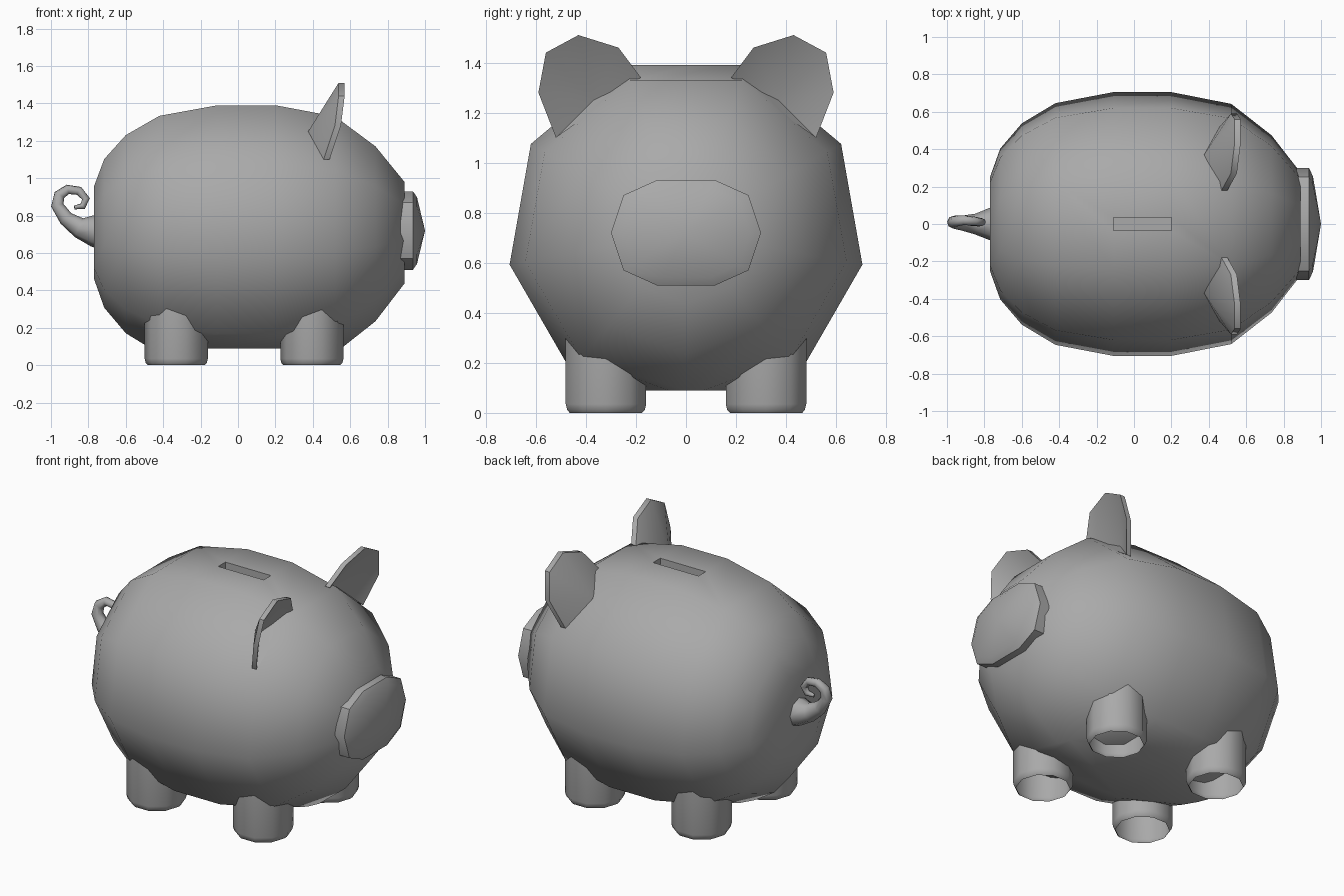
import bpy, bmesh
from math import sin, cos, radians
from mathutils import Vector

cube = bpy.data.objects.get("Cube")
if cube:
    bpy.data.objects.remove(cube, do_unlink=True)

grey = bpy.data.materials.new("plain_grey")
grey.use_nodes = True
grey.diffuse_color = (0.4, 0.4, 0.4, 1)
grey.node_tree.nodes["Principled BSDF"].inputs["Base Color"].default_value = (0.4, 0.4, 0.4, 1)


def activate(obj):
    bpy.ops.object.select_all(action="DESELECT")
    obj.select_set(True)
    bpy.context.view_layer.objects.active = obj


def finish(name, bm, angle=45):
    bmesh.ops.recalc_face_normals(bm, faces=bm.faces[:])
    mesh = bpy.data.meshes.new(name)
    bm.to_mesh(mesh)
    bm.free()
    mesh.materials.append(grey)
    obj = bpy.data.objects.new(name, mesh)
    bpy.context.collection.objects.link(obj)
    activate(obj)
    bpy.ops.object.shade_smooth_by_angle(angle=radians(angle))
    return obj


def loft(rings, cap_start=False, cap_end=False):
    """Skin a list of equal point rings; a cap closes an end."""
    bm = bmesh.new()
    rows = [[bm.verts.new(p) for p in ring] for ring in rings]
    n = len(rows[0])
    for a, b in zip(rows, rows[1:]):
        for i in range(n):
            j = (i + 1) % n
            bm.faces.new((a[i], a[j], b[j], b[i]))
    if cap_start:
        bm.faces.new(rows[0])
    if cap_end:
        bm.faces.new(rows[-1])
    return bm


# Body: nine-sided rings along x, flattened belly
CENTRE_Z = 0.717
SIDES = 9
profile = [(-0.77, 0.255), (-0.715, 0.41), (-0.6, 0.546), (-0.42, 0.656), (-0.11, 0.716),
           (0.2, 0.716), (0.52, 0.652), (0.735, 0.482), (0.89, 0.28)]
angles = [radians(20 + 40 * k) for k in range(SIDES)]
bm = loft([[(x, r * sin(a), CENTRE_Z + r * cos(a)) for a in angles] for x, r in profile], True, True)
cut = bmesh.ops.bisect_plane(bm, geom=bm.verts[:] + bm.edges[:] + bm.faces[:],
                             plane_co=(0, 0, 0.09), plane_no=(0, 0, -1), clear_outer=True)
bmesh.ops.holes_fill(bm, edges=[e for e in bm.edges if e.is_boundary], sides=0)
bmesh.ops.recalc_face_normals(bm, faces=bm.faces[:])

# Coin slot: split the flat top face and sink its middle strip
for side in (-0.035, 0.035):
    tops = [f for f in bm.faces if all(v.co.z > 1.385 for v in f.verts)]
    edges = {e for f in tops for e in f.edges}
    verts = {v for f in tops for v in f.verts}
    bmesh.ops.bisect_plane(bm, geom=tops + list(edges) + list(verts),
                           plane_co=(0, side, 0), plane_no=(0, 1, 0))
slot = [f for f in bm.faces if all(v.co.z > 1.385 and abs(v.co.y) < 0.04 for v in f.verts)]
ext = bmesh.ops.extrude_face_region(bm, geom=slot)
bmesh.ops.translate(bm, vec=(0, 0, -0.1),
                    verts=[g for g in ext["geom"] if isinstance(g, bmesh.types.BMVert)])
bmesh.ops.delete(bm, geom=[f for f in slot if f.is_valid], context="FACES")
finish("body", bm)

# Snout: ten-sided oval disc with a rounded rim and shallow point
quarter = [(0.3, 0), (0.25, 0.15), (0.117, 0.21)]
oval = quarter + [(-y, z) for y, z in reversed(quarter)]
oval += [(y, -z) for y, z in reversed(oval[1:-1])]
steps = [(0.87, 1), (0.935, 1), (0.957, 0.85), (1.0, 0.001)]
bm = loft([[(x, y * s, 0.72 + z * s) for y, z in oval] for x, s in steps], True)
bmesh.ops.remove_doubles(bm, verts=bm.verts[:], dist=0.002)
finish("snout", bm)

# Legs: open tubes with a rounded lower rim
for end, cx in (("front", 0.395), ("rear", -0.33)):
    for side, sy in (("left", 1), ("right", -1)):
        rings = []
        for z, r in ((0, 0.152), (0.012, 0.163), (0.035, 0.169), (0.36, 0.169)):
            rings.append([(cx + r * cos(radians(36 * k)), sy * (0.32 + r * sin(radians(36 * k))), z)
                          for k in range(10)])
        finish(f"{end}_{side}_leg", loft(rings))

# Ears: cupped fans of faces given thickness
ear_rim = [(0.49, 0.52, 1.1), (0.55, 0.59, 1.28), (0.57, 0.56, 1.44),
           (0.57, 0.43, 1.51), (0.55, 0.27, 1.46), (0.5, 0.18, 1.34)]
ear_cup = Vector((0.41, 0.37, 1.25))
for side, sy in (("left", 1), ("right", -1)):
    bm = bmesh.new()
    flip = Vector((1, sy, 1))
    fronts = [bm.verts.new(Vector(p) * flip) for p in ear_rim]
    backs = [bm.verts.new((Vector(p) - Vector((0.032, 0, 0))) * flip) for p in ear_rim]
    cup_front = bm.verts.new(ear_cup * flip)
    cup_back = bm.verts.new((ear_cup - Vector((0.035, 0, 0))) * flip)
    for i in range(len(ear_rim)):
        j = (i + 1) % len(ear_rim)
        bm.faces.new((fronts[i], fronts[j], cup_front))
        bm.faces.new((backs[j], backs[i], cup_back))
        bm.faces.new((fronts[j], fronts[i], backs[i], backs[j]))
    finish(f"{side}_ear", bm, 50)

# Tail: tapering curl
path = [(-0.72, 0, 0.715, 0.1), (-0.775, 0, 0.72, 0.085), (-0.85, 0, 0.735, 0.055),
        (-0.92, 0.005, 0.785, 0.04), (-0.966, 0.01, 0.855, 0.034), (-0.955, 0.015, 0.91, 0.03),
        (-0.91, 0.02, 0.94, 0.026), (-0.85, 0.015, 0.932, 0.024), (-0.813, 0.01, 0.89, 0.021),
        (-0.83, 0.005, 0.85, 0.018), (-0.875, 0, 0.843, 0.01)]
curve = bpy.data.curves.new("tail", "CURVE")
curve.dimensions = "3D"
curve.bevel_depth = 1
curve.bevel_resolution = 2
curve.use_fill_caps = True
spline = curve.splines.new("POLY")
spline.points.add(len(path) - 1)
for point, (x, y, z, r) in zip(spline.points, path):
    point.co = (x, y, z, 1)
    point.radius = r
tail = bpy.data.objects.new("tail", curve)
bpy.context.collection.objects.link(tail)
activate(tail)
bpy.ops.object.convert(target="MESH")
tail = bpy.context.object
tail.data.materials.clear()
tail.data.materials.append(grey)
bpy.ops.object.shade_smooth_by_angle(angle=radians(60))
